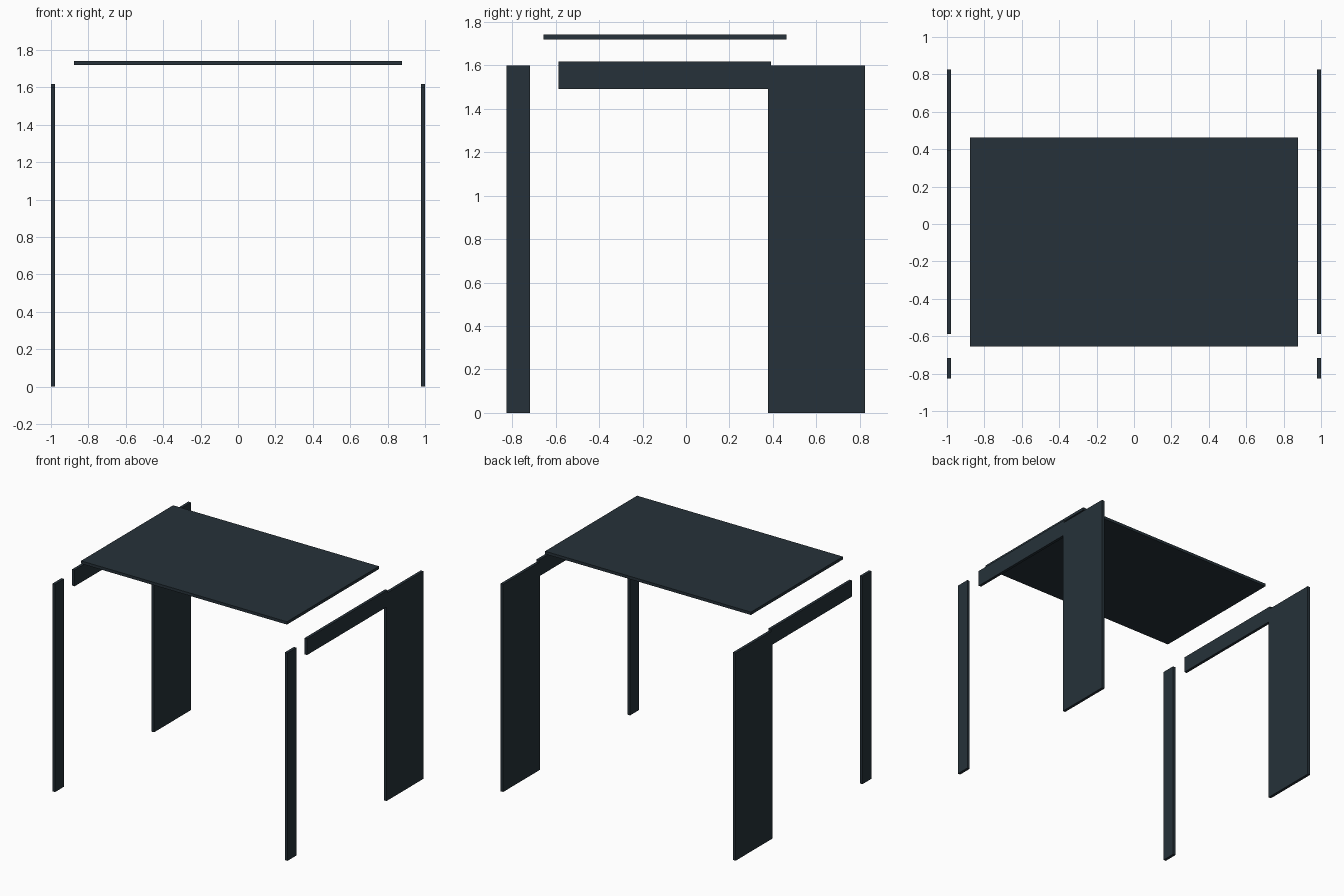
import bpy

if "Cube" in bpy.data.objects:
    bpy.data.objects.remove(bpy.data.objects["Cube"])

mat = bpy.data.materials.new("dark_slate")
mat.diffuse_color = (0.019, 0.031, 0.041, 1.0)
mat.use_nodes = True
mat.node_tree.nodes["Principled BSDF"].inputs["Base Color"].default_value = mat.diffuse_color


def box(name, x, y, z):
    """Box from (min, max) ranges on each axis."""
    ranges = (x, y, z)
    bpy.ops.mesh.primitive_cube_add(size=1, location=[(a + b) / 2 for a, b in ranges])
    ob = bpy.context.object
    ob.name = name
    ob.scale = [b - a for a, b in ranges]
    bpy.ops.object.transform_apply(location=False, rotation=False, scale=True)
    ob.data.materials.append(mat)
    return ob


# Floating table top
box("top_panel", (-0.876, 0.876), (-0.656, 0.462), (1.719, 1.741))

# Front leg, rear panel leg and side rail on each side
for side, s in (("left", -1), ("right", 1)):
    x = tuple(sorted((s * 0.978, s * 1.0)))
    box(f"{side}_front_leg", x, (-0.827, -0.717), (0.0, 1.598))
    box(f"{side}_rear_panel_leg", x, (0.377, 0.825), (0.0, 1.598))
    box(f"{side}_side_rail", x, (-0.588, 0.392), (1.492, 1.617))
